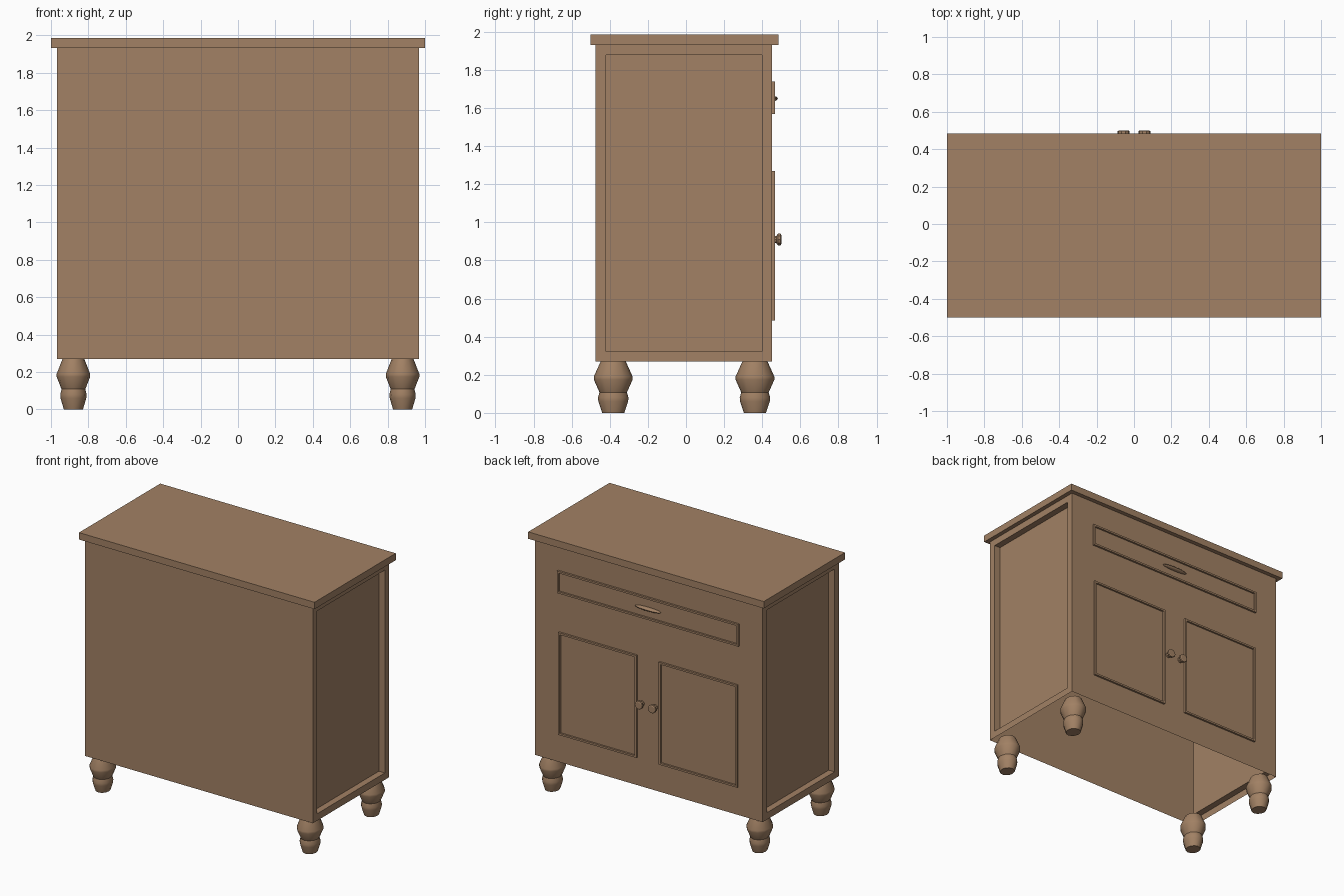
import bpy, bmesh, math
from mathutils import Matrix, Vector

cube = bpy.data.objects.get("Cube")
if cube:
    bpy.data.objects.remove(cube, do_unlink=True)

wood = bpy.data.materials.new("light_brown_wood")
wood.use_nodes = True
COLOUR = (0.36, 0.22, 0.128, 1)
wood.diffuse_color = COLOUR
wood.node_tree.nodes["Principled BSDF"].inputs["Base Color"].default_value = COLOUR
wood.node_tree.nodes["Principled BSDF"].inputs["Roughness"].default_value = 0.8

BACK = 0.452  # plane that carries the doors and drawer


def finish(name, bm, smooth=False):
    mesh = bpy.data.meshes.new(name)
    bm.to_mesh(mesh)
    bm.free()
    mesh.materials.append(wood)
    ob = bpy.data.objects.new(name, mesh)
    bpy.context.collection.objects.link(ob)
    if smooth:
        bpy.ops.object.select_all(action='DESELECT')
        ob.select_set(True)
        bpy.context.view_layer.objects.active = ob
        bpy.ops.object.shade_smooth_by_angle(angle=math.radians(35))
    return ob


def box(lo, hi):
    bm = bmesh.new()
    lo, hi = Vector(lo), Vector(hi)
    size = hi - lo
    bmesh.ops.create_cube(bm, size=1, matrix=Matrix.Translation((lo + hi) / 2)
                          @ Matrix.Diagonal((*size, 1)))
    return bm


def turned(profile, sides):
    """Lathe (radius, height) points around z, with closed ends."""
    bm = bmesh.new()
    rings = []
    for r, z in profile:
        rings.append([bm.verts.new((r * math.cos(a), r * math.sin(a), z))
                      for a in (2 * math.pi * i / sides for i in range(sides))])
    for low, high in zip(rings, rings[1:]):
        for i in range(sides):
            j = (i + 1) % sides
            bm.faces.new((low[i], low[j], high[j], high[i]))
    bm.faces.new(rings[0][::-1])
    bm.faces.new(rings[-1])
    return bm


# Cabinet shell: open underneath, with a sunken panel in each side
bm = box((-0.967, -0.474, 0.27), (0.967, BACK, 1.932))
bm.normal_update()
bmesh.ops.delete(bm, geom=[f for f in bm.faces if f.normal.z < -0.9],
                 context='FACES_ONLY')
for side in [f for f in bm.faces if abs(f.normal.x) > 0.9]:
    sign = 1 if side.normal.x > 0 else -1
    bmesh.ops.inset_individual(bm, faces=[side], thickness=0.075)
    # the inset face becomes the panel; a second ring makes the recess walls
    bmesh.ops.inset_individual(bm, faces=[side], thickness=0.0)
    for v in side.verts:
        v.co.x -= sign * 0.05
finish("cabinet_body", bm)

# Overhanging top
finish("table_top", box((-1, -0.5, 1.932), (1, 0.485, 1.985)))

# Raised mouldings of the doors and the drawer


def moulding(name, x0, x1, z0, z1):
    bm = box((x0, BACK - 0.002, z0), (x1, BACK + 0.015, z1))
    bm.normal_update()
    face = next(f for f in bm.faces if f.normal.y > 0.9)
    bmesh.ops.inset_individual(bm, faces=[face], thickness=0.02)
    bmesh.ops.inset_individual(bm, faces=[face], thickness=0.0)
    for v in face.verts:
        v.co.y = BACK + 0.001
    finish(name, bm)


moulding("drawer_moulding", -0.77, 0.77, 1.57, 1.74)
moulding("left_door_moulding", 0.095, 0.76, 0.485, 1.27)
moulding("right_door_moulding", -0.76, -0.095, 0.485, 1.27)

# Slim drawer pull
bm = bmesh.new()
bmesh.ops.create_uvsphere(bm, u_segments=16, v_segments=8, radius=1)
bmesh.ops.transform(bm, verts=bm.verts, matrix=Matrix.Translation((0, BACK + 0.008, 1.65))
                    @ Matrix.Diagonal((0.11, 0.022, 0.013, 1)))
finish("drawer_pull", bm, True)

# Door knobs, flared outward
for name, x in (("left_knob", 0.056), ("right_knob", -0.056)):
    bm = turned([(0.02, -0.002), (0.02, 0.022), (0.032, 0.03), (0.032, 0.044), (0.026, 0.048)], 10)
    bmesh.ops.transform(bm, verts=bm.verts, matrix=Matrix.Translation((x, BACK, 0.91))
                        @ Matrix.Rotation(-math.pi / 2, 4, 'X'))
    finish(name, bm, True)

# Turned feet, slightly narrower across the width
FOOT = [(0.058, 0), (0.078, 0.06), (0.08, 0.08), (0.072, 0.108),
        (0.074, 0.112), (0.102, 0.175), (0.102, 0.19), (0.066, 0.27)]
for x_name, x in (("left", 0.88), ("right", -0.88)):
    for y_name, y in (("front", -0.382), ("back", 0.362)):
        bm = turned(FOOT, 12)
        bmesh.ops.transform(bm, verts=bm.verts, matrix=Matrix.Translation((x, y, 0))
                            @ Matrix.Diagonal((0.88, 1, 1, 1)))
        finish(f"{y_name}_{x_name}_foot", bm, True)
